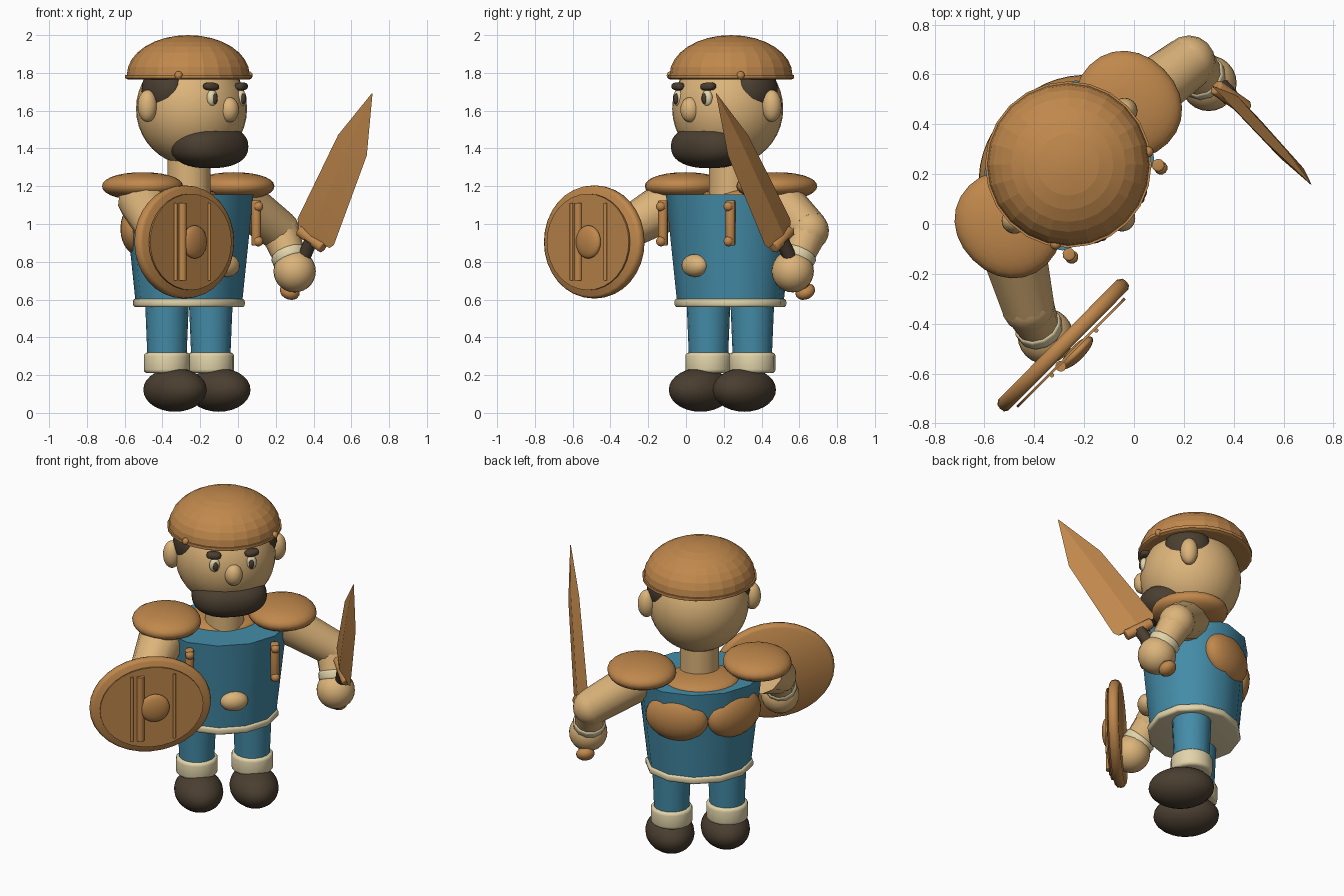
import bpy, bmesh, math
from mathutils import Matrix, Vector

if "Cube" in bpy.data.objects:
    bpy.data.objects.remove(bpy.data.objects["Cube"])

def srgb(r, g, b):
    return tuple((c / 255 / 12.92) if c < 10 else ((c / 255 + 0.055) / 1.055) ** 2.4 for c in (r, g, b)) + (1,)

def material(name, *rgb):
    m = bpy.data.materials.new(name)
    m.diffuse_color = srgb(*rgb)
    m.use_nodes = True
    m.node_tree.nodes["Principled BSDF"].inputs["Base Color"].default_value = m.diffuse_color
    return m

BROWN = material("leather_brown", 192, 136, 76)
SKIN = material("skin_tan", 220, 180, 122)
CREAM = material("cream_trim", 226, 212, 170)
BLUE = material("tunic_blue", 68, 140, 168)
DARK = material("dark_brown", 74, 62, 48)

# The figure is turned 45 degrees; local -y is its front
BODY = Matrix.Translation((-0.26, 0.235, 0)) @ Matrix.Rotation(math.radians(45), 4, 'Z')
WORLD = Matrix.Identity(4)

def finish(name, bm, mat, matrix, angle=50):
    bmesh.ops.recalc_face_normals(bm, faces=bm.faces)
    bmesh.ops.transform(bm, matrix=matrix, verts=bm.verts)
    me = bpy.data.meshes.new(name)
    bm.to_mesh(me)
    bm.free()
    ob = bpy.data.objects.new(name, me)
    bpy.context.collection.objects.link(ob)
    me.materials.append(mat)
    bpy.ops.object.select_all(action='DESELECT')
    ob.select_set(True)
    bpy.context.view_layer.objects.active = ob
    bpy.ops.object.shade_smooth_by_angle(angle=math.radians(angle))
    return ob

def ball(name, loc, rad, mat, frame=BODY, rot=None, power=1.0, seg=24, rings=14):
    """Ellipsoid; power below 1 makes it boxier."""
    bm = bmesh.new()
    bmesh.ops.create_uvsphere(bm, u_segments=seg, v_segments=rings, radius=1)
    for v in bm.verts:
        v.co = Vector([math.copysign(abs(c) ** power, c) * r for c, r in zip(v.co, rad)])
    return finish(name, bm, mat, frame @ Matrix.Translation(loc) @ (rot or WORLD))

def tube(name, a, b, r1, r2, mat, frame=BODY, seg=16, bevel=0.0, turn=0.0, angle=50):
    """Tapered cylinder from point a to point b."""
    a, b = Vector(a), Vector(b)
    d = b - a
    bm = bmesh.new()
    bmesh.ops.create_cone(bm, cap_ends=True, segments=seg, radius1=r1, radius2=r2, depth=d.length)
    bmesh.ops.rotate(bm, verts=bm.verts, matrix=Matrix.Rotation(turn, 3, 'Z'))
    if bevel:
        edges = [e for e in bm.edges if abs(e.verts[0].co.z - e.verts[1].co.z) < 1e-5]
        bmesh.ops.bevel(bm, geom=edges, offset=bevel, segments=3, profile=0.5, affect='EDGES')
    rot = Vector((0, 0, 1)).rotation_difference(d).to_matrix().to_4x4()
    return finish(name, bm, mat, frame @ Matrix.Translation((a + b) / 2) @ rot, angle)

def lathe(name, profile, mat, frame, seg=20, angle=50):
    """Revolve (radius, height) points round the local z axis."""
    bm = bmesh.new()
    vs = [bm.verts.new((r, 0, z)) for r, z in profile]
    es = [bm.edges.new(p) for p in zip(vs, vs[1:])]
    bmesh.ops.spin(bm, geom=vs + es, axis=(0, 0, 1), cent=(0, 0, 0), angle=2 * math.pi, steps=seg)
    bmesh.ops.remove_doubles(bm, verts=bm.verts, dist=1e-4)
    return finish(name, bm, mat, frame, angle)

# Torso, belt, collar, navel; the torso is an oval, shallower than wide
OVAL_BODY = BODY @ Matrix.Diagonal((1.0, 0.86, 1, 1))
TURN = math.pi / 12
tube("torso", (0, 0, 0.58), (0, 0, 1.155), 0.303, 0.367, BLUE, OVAL_BODY, seg=12, turn=TURN)
tube("belt", (0, 0, 0.56), (0, 0, 0.605), 0.318, 0.318, CREAM, OVAL_BODY, seg=12, bevel=0.015, turn=TURN)
ball("collar", (0, 0.08, 1.15), (0.22, 0.19, 0.05), BROWN)
ball("navel", (0.008, -0.275, 0.78), (0.082, 0.055, 0.06), SKIN)

# Neck and head
tube("neck", (0, 0, 1.12), (0, 0, 1.42), 0.115, 0.115, SKIN, seg=20)
ball("head", (0, -0.02, 1.61), (0.294, 0.294, 0.3), SKIN, seg=32, rings=20)
ball("nose", (0, -0.3, 1.605), (0.053, 0.053, 0.067), SKIN)
ball("beard", (0, -0.155, 1.41), (0.22, 0.17, 0.115), DARK, power=0.86, seg=32, rings=18)

# Helmet: faceted dome with rolled rim
dome = [(0, 2.0)] + [(0.325 * math.sin(t * math.pi / 16), 1.79 + 0.21 * math.cos(t * math.pi / 16)) for t in range(1, 9)]
dome += [(0.334, 1.79), (0.334, 1.772), (0.32, 1.765), (0, 1.765)]
lathe("helmet", dome, BROWN, BODY @ Matrix.Translation((0, 0.005, 0)), 24, 8)

for s, side in ((-1, "right"), (1, "left")):
    # Face parts
    ball(side + "_ear", (s * 0.312, -0.002, 1.625), (0.052, 0.052, 0.085), SKIN)
    ball(side + "_hair", (s * 0.21, -0.02, 1.71), (0.095, 0.135, 0.135), DARK)
    ball(side + "_eye", (s * 0.108, -0.282, 1.667), (0.032, 0.025, 0.043), CREAM)
    ball(side + "_pupil", (s * 0.106, -0.302, 1.664), (0.016, 0.012, 0.028), DARK)
    ball(side + "_brow", (s * 0.112, -0.278, 1.728), (0.043, 0.03, 0.021), DARK, power=0.75,
         rot=Matrix.Rotation(s * 0.25, 4, 'Z') @ Matrix.Rotation(s * -0.05, 4, 'Y'))
    ball(side + "_helmet_rivet", (s * 0.262, -0.185, 1.787), (0.022, 0.022, 0.022), BROWN, seg=12, rings=8)
    # Legs and shoes
    x = s * 0.164
    tube(side + "_leg", (x, 0, 0.28), (x, 0, 0.59), 0.103, 0.116, BLUE)
    tube(side + "_ankle_cuff", (x, 0, 0.21), (x, 0, 0.32), 0.123, 0.123, CREAM, bevel=0.02)
    ball(side + "_shoe", (x, -0.06, 0.122), (0.142, 0.192, 0.116), DARK)
    # Shoulder pads and back plates
    ball(side + "_shoulder_pad", (s * 0.342, 0.005, 1.2), (0.2, 0.222, 0.074), BROWN, power=0.95)
    ball(side + "_back_plate", (s * 0.168, 0.2, 0.975), (0.19, 0.09, 0.145), BROWN,
         rot=Matrix.Rotation(-s * math.radians(28), 4, 'Z'))
    # Chest straps with studs
    sx, sy = s * 0.253, -0.252
    tube(side + "_strap", (sx, sy, 0.885), (sx, sy, 1.125), 0.026, 0.026, BROWN, seg=10, bevel=0.008)
    for z, part in ((0.908, "lower"), (1.093, "upper")):
        ball(f"{side}_{part}_stud", (sx, sy - 0.015, z), (0.027, 0.027, 0.027), BROWN, seg=12, rings=8)

# Arms: shoulder, elbow, wrist and hand positions, then shoulder radius
arms = {
    "sword": ((-0.02, 0.47, 1.15), (0.22, 0.65, 0.965), (0.275, 0.59, 0.82), (0.30, 0.565, 0.75), 0.125),
    "shield": ((-0.50, -0.04, 1.13), (-0.425, -0.33, 0.965), (-0.38, -0.42, 0.85), (-0.355, -0.45, 0.78), 0.14),
}
for side, (*pts, r) in arms.items():
    sh, el, wr, ha = (Vector(p) for p in pts)
    d = (wr - el).normalized()
    tube(side + "_upper_arm", sh, el, r, 0.108, SKIN, WORLD, seg=12)
    ball(side + "_elbow", el, (0.107, 0.107, 0.107), SKIN, WORLD, seg=16, rings=10)
    tube(side + "_forearm", el, wr, 0.104, 0.085, SKIN, WORLD, seg=12)
    tube(side + "_wrist_cuff", wr - d * 0.035, wr + d * 0.022, 0.098, 0.094, CREAM, WORLD, seg=12, bevel=0.014)
    ball(side + "_hand", ha, (0.112, 0.112, 0.112), SKIN, WORLD)

# Shield: local x across, y up, z outwards
out = Vector((0.71, -0.704, 0)).normalized()
up = Vector((0, 0, 1))
SHIELD = Matrix.Translation((-0.285, -0.485, 0.905)) @ Matrix((up.cross(out), up, out)).transposed().to_4x4()
OVAL = SHIELD @ Matrix.Diagonal((0.36, 0.3, 1, 1))
lathe("shield_board", [(0, -0.03), (0.94, -0.03), (0.99, -0.018), (1, 0), (0.99, 0.02), (0.95, 0.03),
                       (0, 0.03)], BROWN, OVAL, 32)
lathe("shield_face", [(0, 0.04), (0.85, 0.04), (0.85, 0.05), (0, 0.05)], BROWN, OVAL, 32)
ball("shield_boss", (0.016, 0, 0.062), (0.088, 0.088, 0.03), BROWN, SHIELD)
for x, r, name in ((-0.118, 0.009, "left_thin"), (-0.067, 0.022, "thick"), (0.135, 0.009, "right_thin")):
    tube(f"shield_{name}_bar", (x, -0.205, 0.054), (x, 0.205, 0.054), r, r, BROWN, SHIELD, seg=10)

# Sword: local z along the blade, x across it
axis = Vector((0.31, -0.335, 0.745)).normalized()
across = Vector((0.185, -0.13, -0.13))
across = (across - axis * across.dot(axis)).normalized()
SWORD = Matrix.Translation((0.40, 0.495, 0.945)) @ Matrix((across, axis.cross(across), axis)).transposed().to_4x4()
bm = bmesh.new()
loops = [[bm.verts.new(p) for p in ((w, 0, z), (0, t, z), (-v, 0, z), (0, -t, z))]
         for z, w, v, t in ((-0.01, 0.125, 0.112, 0.022), (0.02, 0.143, 0.13, 0.024),
                            (0.56, 0.118, 0.097, 0.02), (0.873, 0.003, 0.003, 0.002))]
for a, b in zip(loops, loops[1:]):
    for i in range(4):
        bm.faces.new((a[i], a[(i + 1) % 4], b[(i + 1) % 4], b[i]))
bm.faces.new(loops[0])
bm.faces.new(loops[-1])
finish("sword_blade", bm, BROWN, SWORD, 10)
tube("sword_guard", (-0.088, 0, -0.03), (0.088, 0, -0.03), 0.032, 0.032, BROWN, SWORD, seg=8, bevel=0.008)
tube("sword_grip", (0, 0, -0.36), (0, 0, -0.04), 0.036, 0.036, DARK, SWORD, seg=10)
ball("sword_pommel", (0, 0, -0.355), (0.055, 0.055, 0.04), BROWN, SWORD, seg=14, rings=8)
